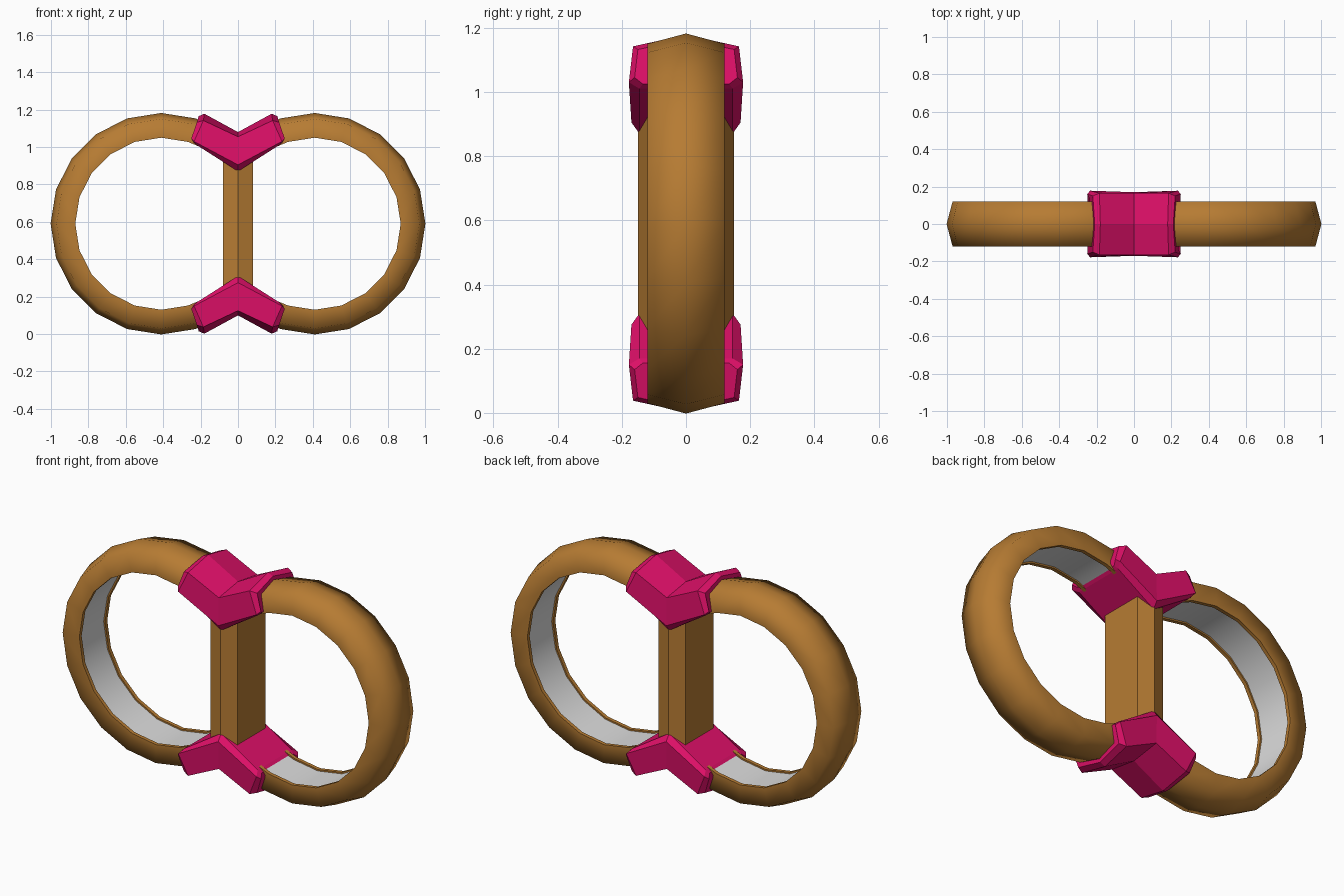
import bpy, bmesh, math

if "Cube" in bpy.data.objects:
    bpy.data.objects.remove(bpy.data.objects["Cube"], do_unlink=True)

MID = 0.59  # height of the model's middle


def material(name, colour):
    m = bpy.data.materials.new(name)
    m.use_nodes = True
    m.diffuse_color = (*colour, 1)
    m.node_tree.nodes["Principled BSDF"].inputs["Base Color"].default_value = (*colour, 1)
    return m


bronze = material("bronze brown", (0.47, 0.2, 0.033))
pink = material("magenta", (0.74, 0.005, 0.14))
lining = material("pale grey", (0.72, 0.72, 0.72))


def loft(name, sections, mats, grey_side=None, smooth=None):
    """Skin closed sections of equal length and cap both ends."""
    bm = bmesh.new()
    rows = [[bm.verts.new(p) for p in s] for s in sections]
    n = len(rows[0])
    for a, b in zip(rows, rows[1:]):
        for i in range(n):
            j = (i + 1) % n
            f = bm.faces.new((a[i], a[j], b[j], b[i]))
            f.material_index = 1 if i == grey_side else 0
    bm.faces.new(rows[0])
    bm.faces.new(rows[-1])
    bmesh.ops.recalc_face_normals(bm, faces=bm.faces)
    mesh = bpy.data.meshes.new(name)
    bm.to_mesh(mesh)
    bm.free()
    obj = bpy.data.objects.new(name, mesh)
    bpy.context.collection.objects.link(obj)
    for m in mats:
        mesh.materials.append(m)
    if smooth:
        bpy.ops.object.select_all(action="DESELECT")
        obj.select_set(True)
        bpy.context.view_layer.objects.active = obj
        bpy.ops.object.shade_smooth_by_angle(angle=math.radians(smooth))
    return obj


# Open rings: ridged outside, grey recessed lining inside (y, radius)
ring_profile = [(-0.12, 0.46), (-0.12, 0.56), (0, 0.592), (0.12, 0.56), (0.12, 0.46),
                (0.1, 0.46), (0.1, 0.468), (-0.1, 0.468), (-0.1, 0.46)]
angles = [-117] + list(range(-108, 109, 18)) + [117]
for side, name in ((1, "left_ring"), (-1, "right_ring")):
    sections = []
    for deg in angles:
        a = math.radians(deg)
        sections.append([(side * (0.41 + r * math.cos(a)), y, MID + r * math.sin(a))
                         for y, r in ring_profile])
    loft(name, sections, [bronze, lining], grey_side=6, smooth=80)

# Central grip with a ridge along its front and back
grip = [(-0.08, -0.12), (0, -0.15), (0.08, -0.12), (0.08, 0.12), (0, 0.15), (-0.08, 0.12)]
loft("grip", [[(x, y, z) for x, y in grip] for z in (0.2, 0.98)], [bronze])


# Forked clamps joining the rings to the grip: half sections as (x, y, z)
def full(half):
    return half + [(x, -y, z) for x, y, z in reversed(half) if y > 0]


middle = [(0, 0, 1.08), (0, 0.165, 1.055), (0, 0.17, 0.905), (0, 0.145, 0.87)]
shoulder = [(0.18, 0, 1.178), (0.185, 0.165, 1.142), (0.235, 0.178, 1.03), (0.22, 0.145, 1.01)]
tip = [(0.21, 0, 1.165), (0.22, 0.15, 1.132), (0.25, 0.16, 1.045), (0.237, 0.135, 1.025)]


def place(half, side, up):
    return [(side * x, y, MID + up * (z - MID)) for x, y, z in full(half)]


for up, name in ((1, "upper_clamp"), (-1, "lower_clamp")):
    sections = [place(tip, -1, up), place(shoulder, -1, up), place(middle, 1, up),
                place(shoulder, 1, up), place(tip, 1, up)]
    loft(name, sections, [pink])
